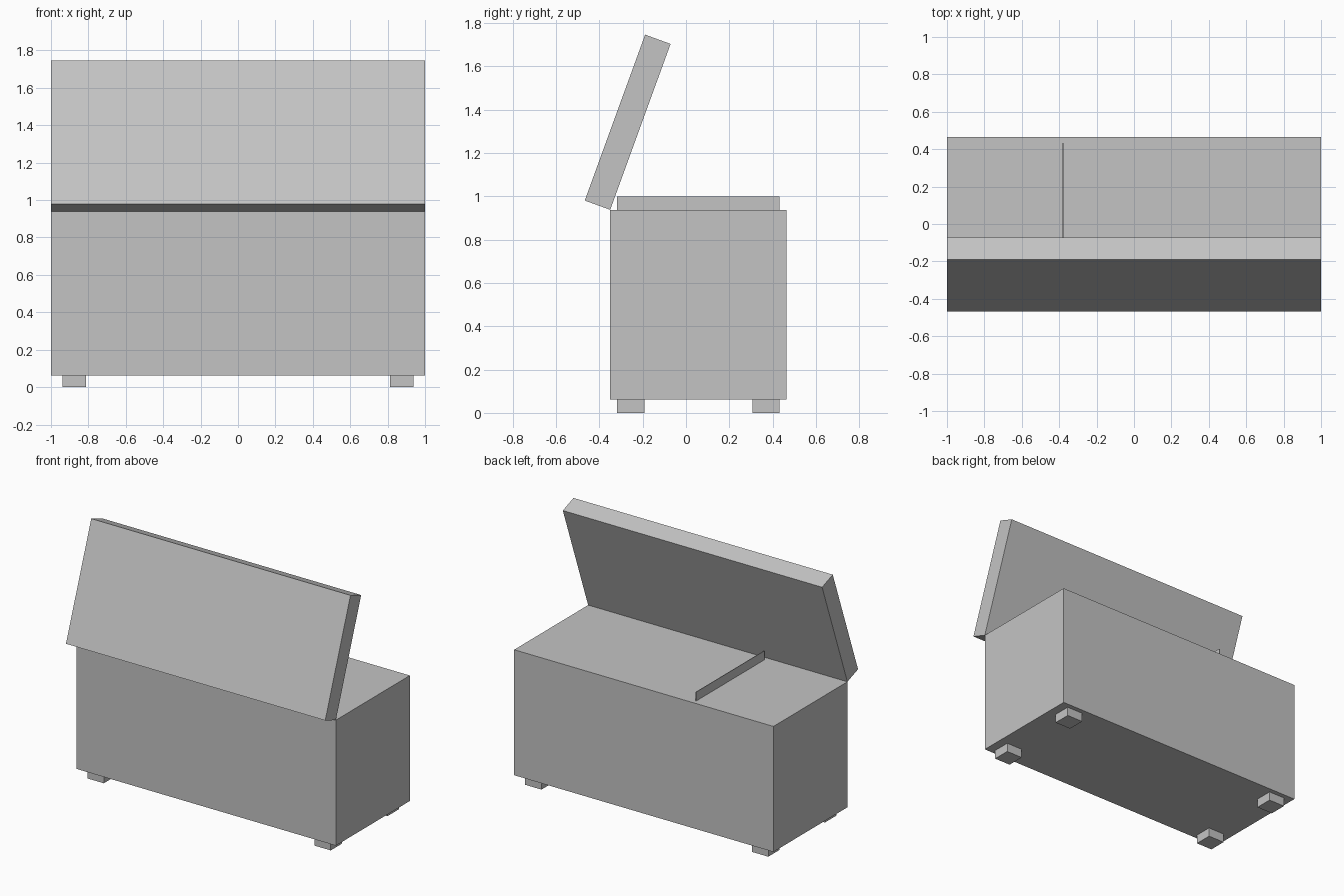
import bpy
import math
from mathutils import Matrix, Vector

default = bpy.data.objects.get("Cube")
if default:
    bpy.data.objects.remove(default, do_unlink=True)

# Single flat colour
grey = bpy.data.materials.new("light_grey")
grey.use_nodes = True
colour = (0.55, 0.55, 0.55, 1)
grey.diffuse_color = colour
grey.node_tree.nodes["Principled BSDF"].inputs["Base Color"].default_value = colour


def box(name, low, high):
    """Flat-faced box between two opposite corners."""
    low, high = Vector(low), Vector(high)
    bpy.ops.mesh.primitive_cube_add(size=1)
    obj = bpy.context.object
    obj.name = name
    obj.data.transform(Matrix.Translation((low + high) / 2)
                       @ Matrix.Diagonal((*(high - low), 1)))
    obj.data.materials.append(grey)
    return obj


FRONT, BACK = -0.35, 0.465
BASE, RIM = 0.0625, 0.9375
FOOT, INSET = 0.125, 0.0325
DEPTH = BACK - FRONT

# Chest body
box("chest_body", (-1, FRONT, BASE), (1, BACK, RIM))

# Open lid, leaning back over the body from its lower edge
lid = box("open_lid", (-1, -FOOT, 0), (1, 0, DEPTH))
lid.location = (0, FRONT, RIM)
lid.rotation_euler.x = math.radians(-20)

# Thin divider standing proud of the body
box("divider", (-0.382, FRONT + INSET, RIM - 0.01), (-0.378, BACK - INSET, 1.0))

# Four square feet
for side, x in (("left", 0.9375 - FOOT), ("right", -0.9375)):
    for end, y in (("front", FRONT + INSET), ("back", BACK - INSET - FOOT)):
        box(f"{end}_{side}_foot", (x, y, 0), (x + FOOT, y + FOOT, BASE))
